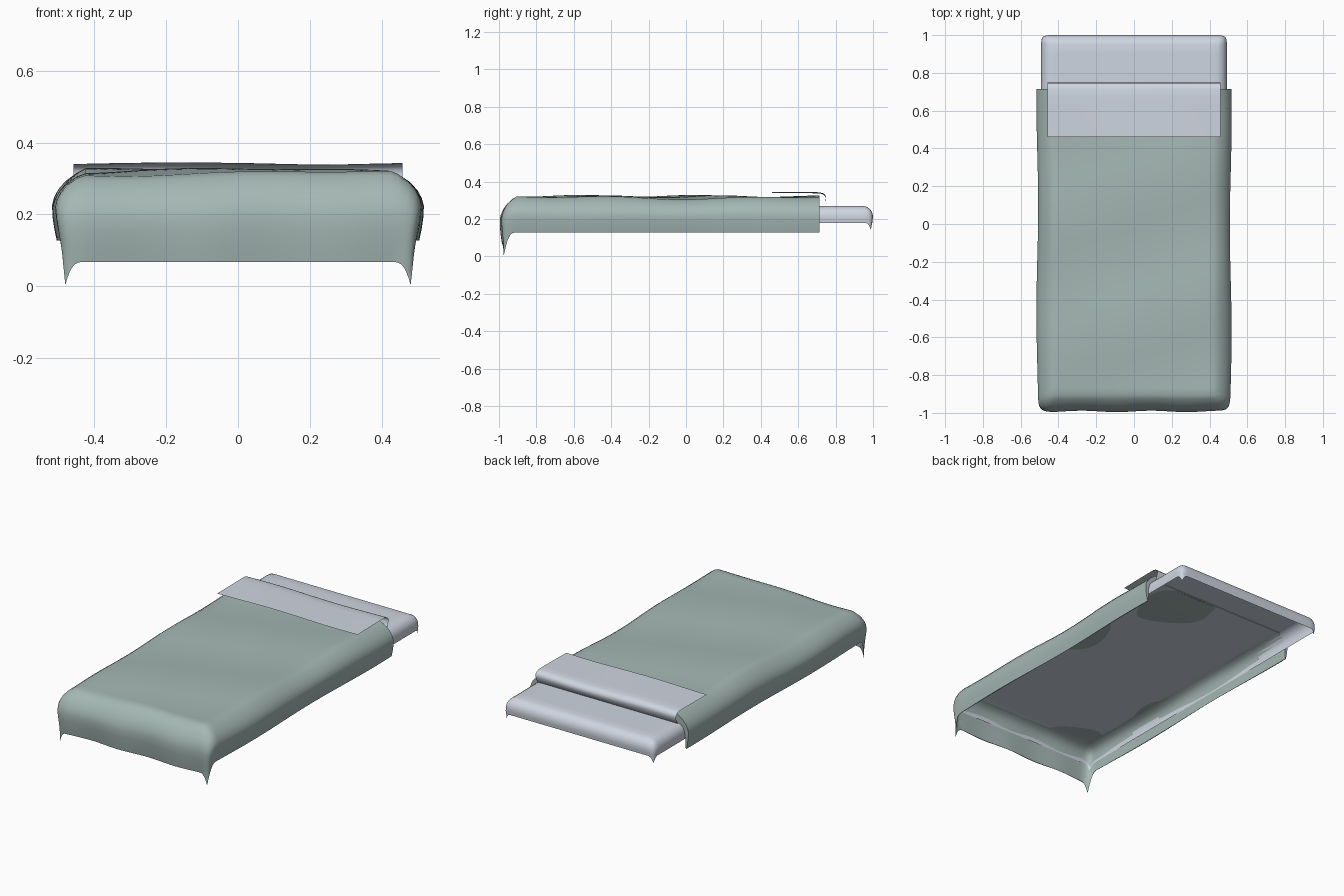
import bpy
import bmesh
from math import sin, hypot

if "Cube" in bpy.data.objects:
    bpy.data.objects.remove(bpy.data.objects["Cube"])


def material(name, rgb):
    m = bpy.data.materials.new(name)
    m.diffuse_color = (*rgb, 1)
    m.use_nodes = True
    m.node_tree.nodes["Principled BSDF"].inputs["Base Color"].default_value = m.diffuse_color
    return m


sage = material("sage_green", (0.375, 0.475, 0.455))
pale = material("pale_grey", (0.62, 0.67, 0.75))


def finish(name, grid, mat, lining=None):
    """Turn a grid of points into smooth cloth, optionally with a lining sewn along its rim."""
    bm = bmesh.new()

    def layer(points, flip):
        rows = [[bm.verts.new(p) for p in row] for row in points]
        for a, b in zip(rows, rows[1:]):
            for i in range(len(a) - 1):
                quad = (a[i], a[i + 1], b[i + 1], b[i])
                bm.faces.new(quad[::-1] if flip else quad)
        return (rows[0][:-1] + [r[-1] for r in rows[:-1]]
                + rows[-1][:0:-1] + [r[0] for r in rows[:0:-1]])

    rim = layer(grid, False)
    if lining:
        inner = layer(lining, True)
        for i in range(len(rim)):
            bm.faces.new((rim[i], rim[i - 1], inner[i - 1], inner[i]))
    me = bpy.data.meshes.new(name)
    bm.to_mesh(me)
    bm.free()
    me.materials.append(mat)
    ob = bpy.data.objects.new(name, me)
    bpy.context.collection.objects.link(ob)
    bpy.context.view_layer.objects.active = ob
    ob.select_set(True)
    bpy.ops.object.shade_smooth_by_angle(angle=0.9)
    ob.select_set(False)
    return ob


def axis(lo, hi, n, profile, drop_lo, drop_hi, tip):
    """Samples (position, drop, hem fraction, position at the corner hem)."""
    def rim(edge, sign, drop):
        first = profile[0][0]
        return [(edge + sign * o, d * drop, k / (len(profile) - 1),
                 edge + sign * (first + (tip - first) * d ** 0.55))
                for k, (o, d) in enumerate(profile)]
    start = rim(lo, -1, drop_lo)[::-1] if drop_lo else [(lo, 0, 0, lo)]
    end = rim(hi, 1, drop_hi) if drop_hi else [(hi, 0, 0, hi)]
    a, b = start[-1][0], end[0][0]
    mid = [(a + (b - a) * i / n, 0, 0, a + (b - a) * i / n) for i in range(1, n)]
    return start + mid + end


def drape(xs, ys, top, wave, ripple):
    """Cloth hanging over an edge, with longer pointed corners."""
    grid = []
    for y, dy, fy, ty in ys:
        row = []
        for x, dx, fx, tx in xs:
            sx = 1 if x > 0 else -1
            px = x + (tx - x) * fy ** 2
            py = y + (ty - y) * fx ** 2
            px += sx * fx ** 0.5 * (1 - fy) * ripple * sin(5.6 * y - 1.8 + sx * 0.3)
            py += fy * (1 - fx) * ripple * sin(17 * x)
            fade = 1 - max(fx, fy)
            row.append((px, py, top + fade * wave(x, y) - hypot(dx, dy)))
        grid.append(row)
    return grid


# Rounded edges: (offset from outer edge, share of the drop)
edge = [(-0.088, 0), (-0.065, 0.05), (-0.036, 0.16), (-0.016, 0.28),
        (-0.005, 0.39), (0, 0.50), (-0.002, 0.66), (-0.007, 0.83), (-0.014, 1)]
lining_edge = [(-0.088, 0), (-0.070, 0.03), (-0.050, 0.08), (-0.035, 0.16),
               (-0.026, 0.28), (-0.021, 0.42), (-0.019, 0.60), (-0.018, 0.80), (-0.0165, 1)]
sheet_edge = [(-0.05, 0), (-0.035, 0.05), (-0.018, 0.16), (-0.006, 0.35),
              (0, 0.6), (-0.002, 0.8), (-0.004, 1)]


def blanket_wave(x, y):
    return (0.006 * sin(5 * x + 2.2 * y + 2.5) + 0.005 * sin(9 * y - 3 * x)
            + 0.003 * sin(11 * x + 5 * y))


def lining_wave(x, y):
    return 0.35 * blanket_wave(x, y) + 0.001


def blanket_layer(profile, top, wave, ripple):
    return drape(axis(-0.512, 0.512, 24, profile, top - 0.128, top - 0.128, -0.032),
                 axis(-0.992, 0.715, 44, profile, top - 0.068, 0, -0.018),
                 top, wave, ripple)


# Blanket: padded, hangs over the sides and foot end, cut straight at the head
finish("blanket", blanket_layer(edge, 0.318, blanket_wave, 0.006), sage,
       blanket_layer(lining_edge, 0.271, lining_wave, 0.004))

# Fitted sheet: hangs over all four sides
finish("fitted_sheet",
       drape(axis(-0.492, 0.492, 20, sheet_edge, 0.09, 0.09, -0.012),
             axis(-0.970, 1.0, 40, sheet_edge, 0.09, 0.09, -0.012),
             0.27, lambda x, y: 0, 0),
       pale)

# Turned-down top sheet: flat flap curling back under at the head
fold = [(0.727, 0.268), (0.739, 0.285), (0.748, 0.305), (0.747, 0.322),
        (0.735, 0.334), (0.715, 0.34)] + [(0.715 - 0.255 * i / 6, 0.341) for i in range(1, 7)]
flap = []
for y, z in fold[::-1]:
    row = []
    for i in range(25):
        x = -0.458 + 0.916 * i / 24
        row.append((x, y, z + (0.003 * sin(8 * x + 5 * y) if z > 0.3 else 0)))
    flap.append(row)
finish("turned_down_sheet", flap, pale)
